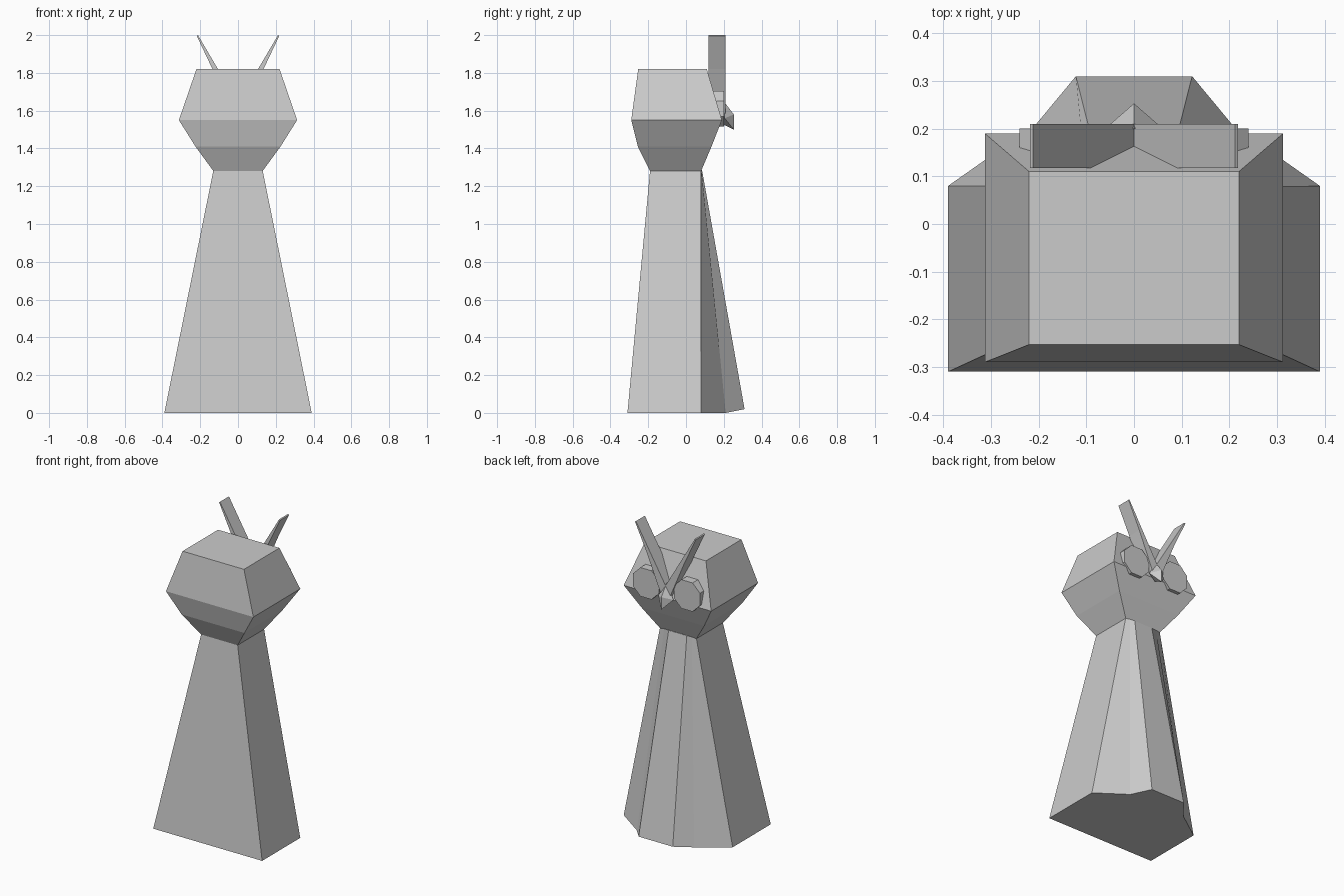
import bpy
import bmesh
from mathutils import Vector

if "Cube" in bpy.data.objects:
    bpy.data.objects.remove(bpy.data.objects["Cube"])


def make(name, verts, faces):
    """Create a flat-shaded mesh object with consistent outward normals."""
    mesh = bpy.data.meshes.new(name)
    mesh.from_pydata([Vector(v) for v in verts], [], faces)
    bm = bmesh.new()
    bm.from_mesh(mesh)
    bmesh.ops.recalc_face_normals(bm, faces=bm.faces)
    bm.to_mesh(mesh)
    bm.free()
    obj = bpy.data.objects.new(name, mesh)
    bpy.context.collection.objects.link(obj)
    return obj


def loft(name, rings):
    """Skin a stack of closed rings and cap both ends."""
    n = len(rings[0])
    verts = [v for ring in rings for v in ring]
    faces = [list(range(n)), list(range(len(verts) - n, len(verts)))]
    for r in range(len(rings) - 1):
        for i in range(n):
            j = (i + 1) % n
            faces.append((r * n + i, r * n + j, (r + 1) * n + j, (r + 1) * n + i))
    return make(name, verts, faces)


def mirrored(half):
    """Complete a half outline across x = 0."""
    return half + [(-x, y, z) for x, y, z in reversed(half)]


# Tapered body with a bulging belly on the +y side
loft("body", [
    mirrored([(0.39, -0.31, 0), (0.39, 0.08, 0), (0.205, 0.21, 0), (0.122, 0.31, 0.02)]),
    mirrored([(0.13, -0.19, 1.285), (0.13, 0.08, 1.285), (0.10, 0.082, 1.285), (0.065, 0.085, 1.285)]),
])

# Faceted head: half width, front y, back y, height
head_levels = [(0.13, -0.19, 0.08, 1.28), (0.225, -0.255, 0.135, 1.41),
               (0.313, -0.29, 0.19, 1.55), (0.22, -0.253, 0.11, 1.82)]
loft("head", [mirrored([(w, f, z), (w, b, z)]) for w, f, b, z in head_levels])

for side, label in ((1, "right"), (-1, "left")):
    # Octagonal eye disc
    cx, cz, a, b = 0.147, 1.61, 0.093, 0.04
    outline = [(a, b), (b, a), (-b, a), (-a, b), (-a, -b), (-b, -a), (b, -a), (a, -b)]
    loft("eye_" + label, [[(side * (cx + x), y, cz + z) for x, z in outline]
                          for y in (0.13, 0.20)])
    # Brow tuft, a wedge narrowing to the tip
    brow = [(0, 1.64), (0.212, 2.0), (0.218, 1.995), (0.135, 1.82), (0.03, 1.57), (0, 1.54)]
    loft("brow_tuft_" + label, [[(side * x, y, z) for x, z in brow]
                                for y in (0.118, 0.21)])

# Pointed beak
make("beak", [(0, 0.20, 1.65), (0.055, 0.205, 1.56), (0, 0.19, 1.53), (-0.055, 0.205, 1.56),
              (0, 0.253, 1.58), (0, 0.253, 1.50)],
     [(0, 1, 4), (0, 4, 3), (1, 5, 4), (3, 4, 5), (1, 2, 5), (2, 3, 5), (0, 3, 2, 1)])
